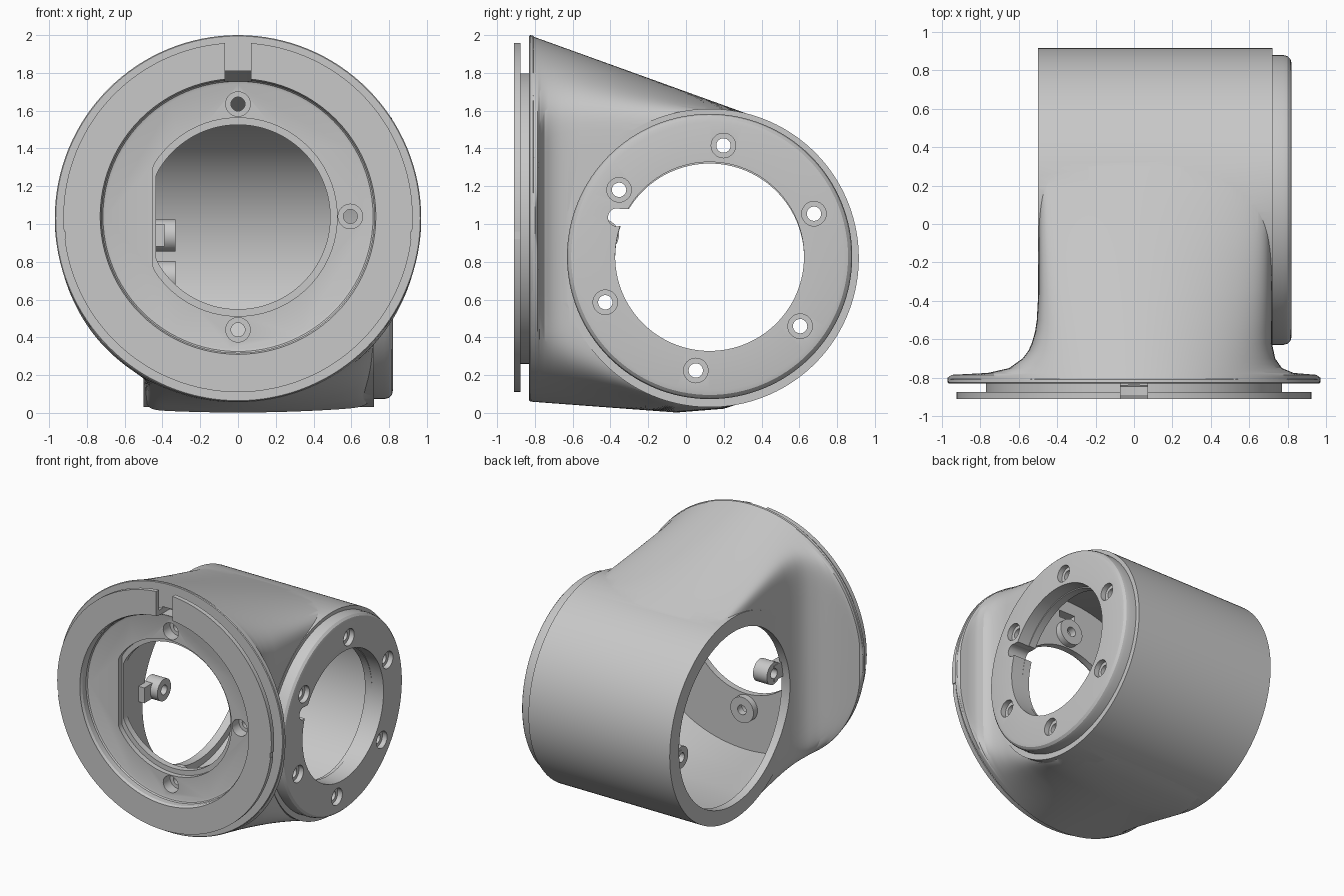
import bpy, bmesh, math

cube = bpy.data.objects.get("Cube")
if cube:
    bpy.data.objects.remove(cube)

grey = bpy.data.materials.new("plain grey")
grey.use_nodes = True
grey.diffuse_color = (0.58, 0.58, 0.58, 1)
grey.node_tree.nodes["Principled BSDF"].inputs["Base Color"].default_value = (0.58, 0.58, 0.58, 1)

AXIS_Y, AXIS_Z, TUBE_R = 0.125, 0.82, 0.79   # cross tube, running along x
FLANGE_Z, FLANGE_R = 1.03, 0.97              # flange, facing -y
LEFT, RIGHT = 0.5, 0.72                      # side planes of the body


def finish(bm, name):
    bmesh.ops.remove_doubles(bm, verts=bm.verts, dist=1e-5)
    bmesh.ops.recalc_face_normals(bm, faces=bm.faces)
    mesh = bpy.data.meshes.new(name)
    bm.to_mesh(mesh)
    bm.free()
    mesh.materials.append(grey)
    ob = bpy.data.objects.new(name, mesh)
    bpy.context.collection.objects.link(ob)
    return ob


def skin(rings, name, closed=False):
    """Join equal rings of points; cap both ends unless closed."""
    bm = bmesh.new()
    rows = [[bm.verts.new(p) for p in ring] for ring in rings]
    pairs = list(zip(rows, rows[1:])) + ([(rows[-1], rows[0])] if closed else [])
    for a, b in pairs:
        n = len(a)
        for i in range(n):
            j = (i + 1) % n
            bm.faces.new((a[i], a[j], b[j], b[i]))
    if not closed:
        bm.faces.new(rows[0])
        bm.faces.new(rows[-1])
    return finish(bm, name)


def lathe(name, profile, axis, a, b, segs=96, closed=False, flat=None):
    """Turn (radius, position) points about the x or y axis; flat limits x."""
    rings = []
    for r, h in profile:
        ring = []
        for i in range(segs):
            t = math.tau * i / segs
            u, v = a + r * math.cos(t), b + r * math.sin(t)
            if flat is not None:
                u = max(u, flat)
            ring.append((h, u, v) if axis == "x" else (u, h, v))
        rings.append(ring)
    return skin(rings, name, closed)


def rod(axis, a, b, r, h0, h1, segs=96, flat=None, name="cutter"):
    return lathe(name, [(r, h0), (r, h1)], axis, a, b, segs, flat=flat)


def box(lo, hi, name="cutter"):
    corners = [(0, 0), (1, 0), (1, 1), (0, 1)]
    pick = lambda c, z: (hi[0] if c[0] else lo[0], hi[1] if c[1] else lo[1], z)
    return skin([[pick(c, z) for c in corners] for z in (lo[2], hi[2])], name)


def combine(ob, tools, op):
    for tool in tools:
        mod = ob.modifiers.new("cut", "BOOLEAN")
        mod.operation, mod.solver, mod.object = op, "EXACT", tool
        bpy.context.view_layer.update()
        deps = bpy.context.evaluated_depsgraph_get()
        mesh = bpy.data.meshes.new_from_object(ob.evaluated_get(deps))
        ob.modifiers.clear()
        ob.data = mesh
        bpy.data.objects.remove(tool)


def lerp(table, y):
    for (y0, v0), (y1, v1) in zip(table, table[1:]):
        if y <= y1:
            return v0 + (v1 - v0) * max(0, y - y0) / (y1 - y0)
    return table[-1][1]


# Underside beyond the neck, and half widths of the neck along y
BOTTOM = [(-0.05, 0.002), (0.2, 0.022), (0.3, 0.055), (0.39, 0.085)]
WIDE_L = [(-0.8, 0.97), (-0.785, 0.95), (-0.775, 0.76), (-0.75, 0.65), (-0.7, 0.58), (-0.66, 0.55),
          (-0.62, 0.532), (-0.56, 0.515), (-0.5, 0.506), (-0.35, LEFT - 0.002)]
WIDE_R = [(-0.8, 0.97), (-0.785, 0.95), (-0.775, 0.83), (-0.75, 0.77), (-0.7, 0.735),
          (-0.62, RIGHT - 0.002)]


def neck(name, stations, inset=0.0):
    """Ruled body that runs from the flange circle to the flat-sided tube."""
    rings = []
    for y in stations:
        up = (y + 0.83) / 1.22
        down = min(1, (y + 0.83) / 0.78)
        mid = FLANGE_Z + (AXIS_Z - FLANGE_Z) * up
        power = 10 + 16 * up
        ring = []
        for i in range(160):
            t = math.tau * (i + 0.5) / 160
            c = math.cos(t)
            wide = lerp(WIDE_R if c > 0 else WIDE_L, y)
            if inset:
                wide = (RIGHT if c > 0 else LEFT) - inset
            x = wide * c
            arc = math.sqrt(max(0, FLANGE_R ** 2 - x * x))
            if t < math.pi:
                edge = (FLANGE_Z + arc) * (1 - up) + 1.56 * up - inset
            else:
                low = lerp(BOTTOM, y) + 0.06 * x * x
                edge = (FLANGE_Z - arc) * (1 - down) + low * down + inset
            ring.append((x, y, mid + (edge - mid) * (1 - abs(c) ** power) ** (1 / power)))
        rings.append(ring)
    return skin(rings, name)


# Shell: flared neck joined to the cross tube and the flange
shell = neck("body_shell", [-0.82, -0.8, -0.785, -0.78, -0.775, -0.765, -0.75, -0.73, -0.7,
                            -0.66, -0.62, -0.56, -0.5, -0.42, -0.35, -0.2, -0.05, 0.1, 0.2, 0.3, 0.39])
tube = rod("x", AXIS_Y, AXIS_Z, TUBE_R, -LEFT, RIGHT, 160)
flange = lathe("flange", [(0.77, -0.9), (0.77, -0.83), (0.965, -0.83), (FLANGE_R, -0.825),
                          (0.968, -0.81), (0.95, -0.795), (0.7, -0.785)], "y", 0, FLANGE_Z, 128)
plate = rod("y", 0, 1.035, 0.925, -0.91, -0.875, 128)
combine(shell, [tube, flange, plate], "UNION")

# Hollow inside, with a lipped mouth on one side of the cross tube
cavity = neck("cavity", [-0.74, -0.5, -0.2, 0.1, 0.3], 0.06)
bore = rod("x", AXIS_Y, AXIS_Z, 0.73, -0.435, 0.66, 160)
mouth = rod("x", AXIS_Y, AXIS_Z, 0.675, -0.7, 0, 128)
cap_hole = rod("x", AXIS_Y, AXIS_Z, 0.5, 0.5, 1)
combine(shell, [cavity, bore, mouth, cap_hole], "DIFFERENCE")

# Bosses behind the flange floor
FLANGE_SCREWS = [(0, 1.635), (0.595, 1.04), (0, 0.44)]
combine(shell, [rod("y", x, z, 0.1, -0.77, -0.69, 32) for x, z in FLANGE_SCREWS], "UNION")

# Dished flange face, flat-sided opening, key slot, rim nicks and screw holes
dish = lathe("dish", [(0.73, -1), (0.73, -0.905), (0.722, -0.89), (0.722, -0.845),
                      (0.715, -0.835), (0.70, -0.83)], "y", 0, FLANGE_Z + 0.01)
cuts = [dish,
        rod("y", 0, 1.037, 0.525, -1, -0.79, flat=-0.45),
        rod("y", 0, 1.037, 0.488, -1, -0.6, flat=-0.435),
        box((-0.07, -1, 1.755), (0.07, -0.84, 2.1)),
        box((-0.07, -1, 1.757), (0.07, -0.7, 1.81))]
for side in (-1, 1):
    x = side * 0.925
    cuts.append(box((x - 0.01, -1, 0.92), (x + 0.01, -0.86, 0.96)))
for x, z in FLANGE_SCREWS:
    cuts.append(rod("y", x, z, 0.065, -0.9, -0.745, 32))
    cuts.append(rod("y", x, z, 0.037, -0.9, -0.6, 24))
combine(shell, cuts, "DIFFERENCE")

# Round end ring with a soft outer edge
ring = lathe("end_ring", [(0.5, 0.69), (0.755, 0.69), (0.755, 0.775), (0.748, 0.8), (0.733, 0.815),
                          (0.71, 0.82), (0.5, 0.82)], "x", AXIS_Y, AXIS_Z + 0.008, 128, closed=True)

# Six countersunk screw holes and a small notch around the end ring
for k in range(6):
    t = math.radians(23 + 60 * k)
    y, z = AXIS_Y + 0.6 * math.cos(t), AXIS_Z + 0.6 * math.sin(t)
    combine(ring, [rod("x", y, z, 0.065, 0.78, 1, 32), rod("x", y, z, 0.038, 0.5, 1, 24)], "DIFFERENCE")
    combine(shell, [rod("x", y, z, 0.04, 0.5, 1, 24)], "DIFFERENCE")
for ob in (ring, shell):
    combine(ob, [rod("x", -0.365, 1.035, 0.048, 0.5, 1, 24),
                 box((0.5, -0.365, 0.99), (1, -0.3, 1.08))], "DIFFERENCE")

# Two screw lugs inside the mouth, each on a short arm
lugs = []
for name, y, z, wall in (("front_lug", -0.44, 0.94, -0.6), ("rear_lug", 0.7, 0.72, 0.87)):
    lug = rod("x", y, z, 0.085, -0.45, -0.33, 32, name=name)
    arm = box((-0.455, min(y, wall), z - 0.06), (-0.39, max(y, wall), z + 0.06))
    combine(lug, [arm], "UNION")
    combine(lug, [rod("x", y, z, 0.037, -0.6, -0.2, 24)], "DIFFERENCE")
    lugs.append(lug)

# Smooth curved faces, keep edges sharp
bpy.ops.object.select_all(action="DESELECT")
for ob in [shell, ring] + lugs:
    ob.select_set(True)
bpy.context.view_layer.objects.active = shell
bpy.ops.object.shade_smooth_by_angle(angle=math.radians(28))
